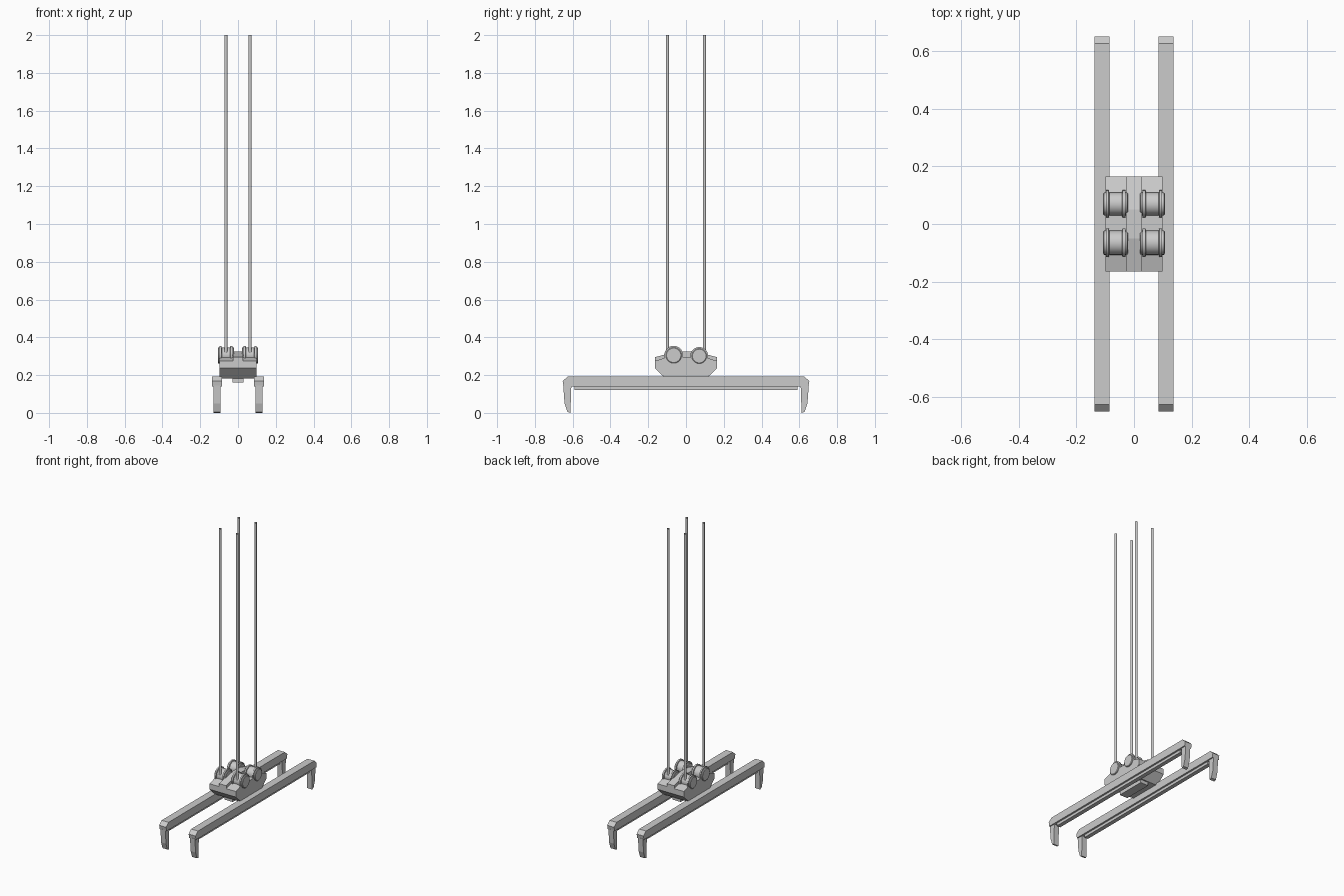
import bpy, bmesh, math

if "Cube" in bpy.data.objects:
    bpy.data.objects.remove(bpy.data.objects["Cube"])


def make_object(name, bm, smooth=False):
    bmesh.ops.recalc_face_normals(bm, faces=bm.faces)
    mesh = bpy.data.meshes.new(name)
    bm.to_mesh(mesh)
    bm.free()
    ob = bpy.data.objects.new(name, mesh)
    bpy.context.collection.objects.link(ob)
    if smooth:
        bpy.ops.object.select_all(action='DESELECT')
        ob.select_set(True)
        bpy.context.view_layer.objects.active = ob
        bpy.ops.object.shade_smooth_by_angle(angle=math.radians(35))
    return ob


def extrude_profile(name, points, x0, x1):
    """Side (y, z) outline swept across x."""
    bm = bmesh.new()
    a = [bm.verts.new((x0, y, z)) for y, z in points]
    b = [bm.verts.new((x1, y, z)) for y, z in points]
    bm.faces.new(a)
    bm.faces.new(b[::-1])
    n = len(points)
    for i in range(n):
        j = (i + 1) % n
        bm.faces.new((a[i], a[j], b[j], b[i]))
    return make_object(name, bm)


def lathe_x(name, profile, centre, segments=32):
    """(x offset, radius) outline spun around an x-aligned axle."""
    cx, cy, cz = centre
    bm = bmesh.new()
    rings = []
    for x, r in profile:
        rings.append([bm.verts.new((cx + x,
                                    cy + r * math.cos(2 * math.pi * k / segments),
                                    cz + r * math.sin(2 * math.pi * k / segments)))
                      for k in range(segments)])
    for r0, r1 in zip(rings, rings[1:]):
        for k in range(segments):
            m = (k + 1) % segments
            bm.faces.new((r0[k], r0[m], r1[m], r1[k]))
    bm.faces.new(rings[0])
    bm.faces.new(rings[-1])
    return make_object(name, bm, True)


def mirrored(points):
    """Complete a left-half outline by reflecting it in y."""
    return points + [(-y, z) for y, z in reversed(points)]


# Central body: raised spine, lower shoulders and underside block
extrude_profile("body_spine", mirrored(
    [(-.108, .182), (-.165, .237), (-.165, .295), (-.05, .325)]), -.027, .027)
shoulder = mirrored([(-.108, .182), (-.165, .237), (-.165, .275), (-.105, .293)])
extrude_profile("underside_block", mirrored([(-.1, .16), (-.1, .185)]), -.03, .03)

beam = mirrored([(-.648, .14), (-.653, .168), (-.627, .192)])
rail = mirrored([(-.59, .122), (-.59, .145)])
leg = [(-.65, .145), (-.643, .05), (-.628, .005), (-.612, 0), (-.607, .145)]

# Grooved pulley section
half = [(-.043, .038), (-.040, .042), (-.034, .042), (-.034, .050),
        (-.024, .050), (-.022, .042)]
pulley = half + [(-x, r) for x, r in reversed(half)]

for side, s in (("left", -1), ("right", 1)):
    extrude_profile(side + "_shoulder", shoulder, s * .027, s * .099)

    # Long spreader beam with under-rail and end claws
    extrude_profile(side + "_beam", beam, s * .085, s * .137)
    extrude_profile(side + "_under_rail", rail, s * .097, s * .125)
    for end, e in (("front", 1), ("back", -1)):
        extrude_profile(f"{side}_{end}_claw", [(e * y, z) for y, z in leg],
                        s * .093, s * .130)

    # Pulleys and the open-ended ropes rising from them
    for end, y, z, size, rope_y in (("front", -.065, .305, 1.0, -.098),
                                    ("back", .070, .301, .95, .098)):
        lathe_x(f"{side}_{end}_pulley", [(x, r * size) for x, r in pulley],
                (s * .064, y, z))
        bm = bmesh.new()
        bmesh.ops.create_cone(bm, cap_ends=False, segments=12,
                              radius1=.008, radius2=.008, depth=1.7)
        bmesh.ops.translate(bm, verts=bm.verts, vec=(s * .064, rope_y, 1.15))
        make_object(f"{side}_{end}_rope", bm, True)
